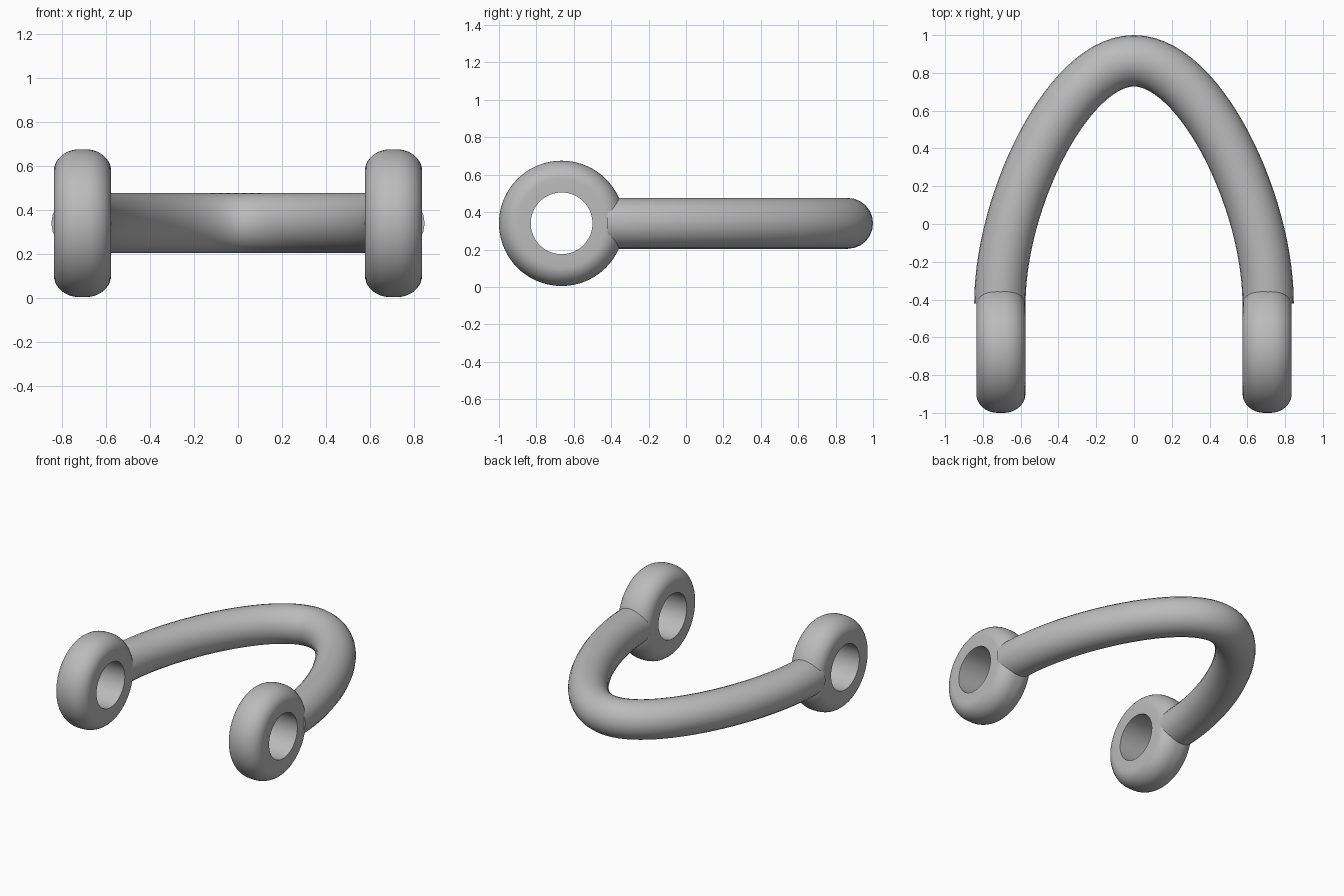
import bpy, bmesh
from math import sin, cos, pi, radians
from mathutils import Vector, Matrix

cube = bpy.data.objects.get("Cube")
if cube:
    bpy.data.objects.remove(cube, do_unlink=True)

AXIS_Z = 0.34
EYE_X, EYE_Y = 0.705, -0.665

steel = bpy.data.materials.new("plain_grey")
steel.use_nodes = True
grey = (0.5, 0.5, 0.5, 1)
steel.diffuse_color = grey
steel.node_tree.nodes["Principled BSDF"].inputs["Base Color"].default_value = grey


def smooth(obj, angle=40):
    bpy.ops.object.select_all(action="DESELECT")
    obj.select_set(True)
    bpy.context.view_layer.objects.active = obj
    bpy.ops.object.shade_smooth_by_angle(angle=radians(angle))


def make_eye(name, side):
    """Ring with a straight bore, flat cheeks and a rounded rim."""
    half, bore, outer = 0.13, 0.165, 0.335
    fillet_r, fillet_x, steps = 0.1, 0.115, 10
    rim = []
    for i in range(steps + 1):
        a = pi / 2 * i / steps
        rim.append((half - fillet_x + fillet_x * cos(a),
                    outer - fillet_r + fillet_r * sin(a)))
    right = [(half, bore)] + rim
    profile = right + [(-x, r) for x, r in reversed(right)]
    bm = bmesh.new()
    verts = [bm.verts.new((x, 0, r)) for x, r in profile]
    edges = [bm.edges.new((v, verts[i - 1])) for i, v in enumerate(verts)]
    bmesh.ops.spin(bm, geom=verts + edges, cent=(0, 0, 0), axis=(1, 0, 0),
                   angle=2 * pi, steps=72, use_merge=True)
    bmesh.ops.remove_doubles(bm, verts=bm.verts, dist=1e-5)
    bmesh.ops.recalc_face_normals(bm, faces=bm.faces)
    mesh = bpy.data.meshes.new(name)
    bm.to_mesh(mesh)
    bm.free()
    mesh.materials.append(steel)
    obj = bpy.data.objects.new(name, mesh)
    obj.location = (side * EYE_X, EYE_Y, AXIS_Z)
    bpy.context.collection.objects.link(obj)
    smooth(obj)


def make_bow():
    """Round bar swept along an arch, with flat end caps."""
    curve = bpy.data.curves.new("bow", "CURVE")
    curve.dimensions = "3D"
    curve.bevel_depth = 0.136
    curve.bevel_resolution = 10
    curve.resolution_u = 28
    curve.use_fill_caps = True
    spline = curve.splines.new("BEZIER")
    spline.bezier_points.add(2)
    end, apex = Vector((0.71, -0.42, 0)), Vector((0, 0.864, 0))
    rise, spread = Vector((0, 0.537, 0)), Vector((0.35, 0, 0))
    mirror = Matrix.Scale(-1, 3, (1, 0, 0))
    knots = [(mirror @ end, -rise, rise), (apex, -spread, spread),
             (end, rise, -rise)]
    for p, (co, before, after) in zip(spline.bezier_points, knots):
        p.handle_left_type = p.handle_right_type = "FREE"
        p.co, p.handle_left, p.handle_right = co, co + before, co + after
    obj = bpy.data.objects.new("bow", curve)
    obj.location.z = AXIS_Z
    bpy.context.collection.objects.link(obj)
    curve.materials.append(steel)
    bpy.ops.object.select_all(action="DESELECT")
    obj.select_set(True)
    bpy.context.view_layer.objects.active = obj
    bpy.ops.object.convert(target="MESH")
    smooth(bpy.context.view_layer.objects.active)


make_eye("left_eye", 1)
make_eye("right_eye", -1)
make_bow()
